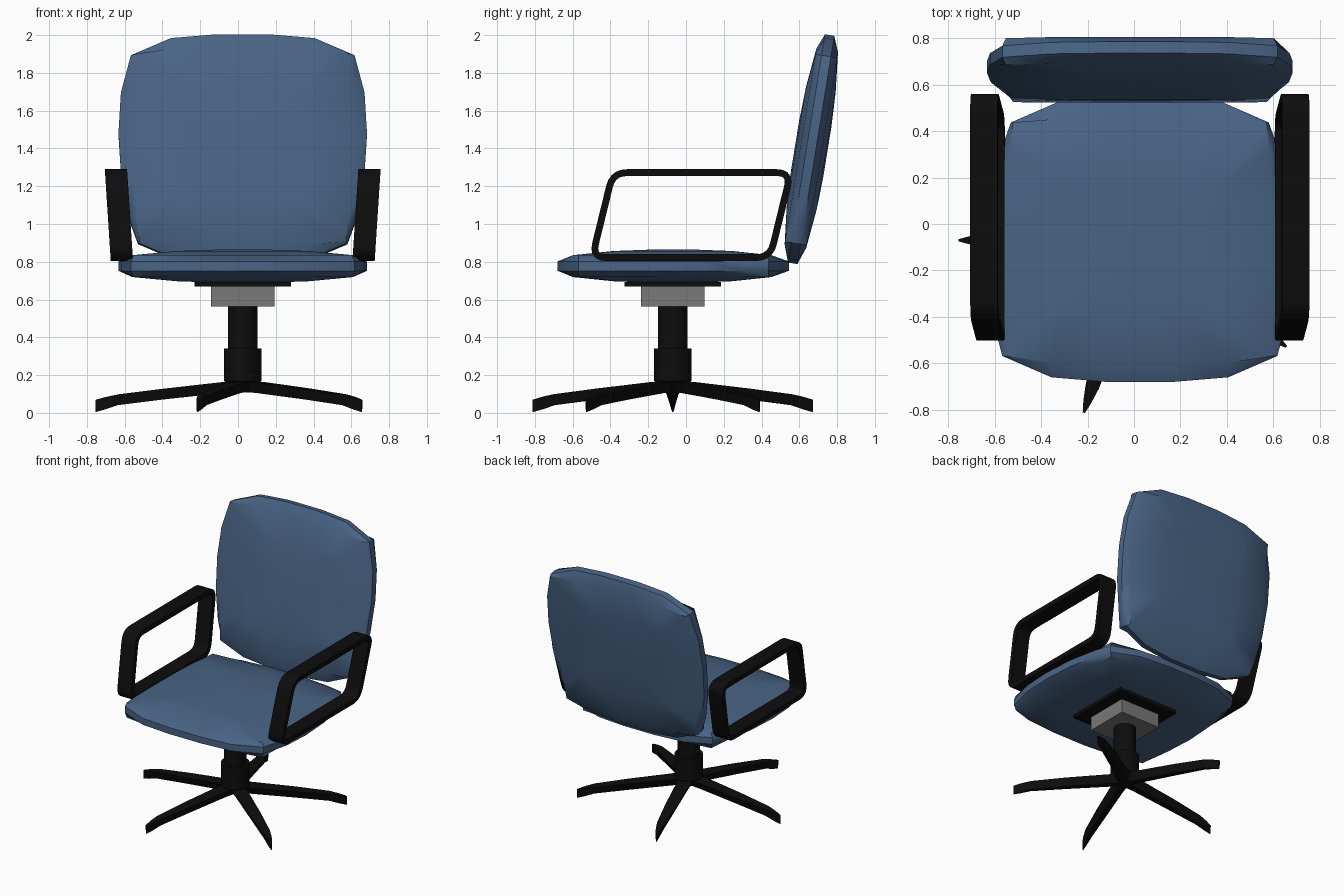
import bpy, bmesh, math
from mathutils import Matrix, Vector

if "Cube" in bpy.data.objects:
    bpy.data.objects.remove(bpy.data.objects["Cube"])

CX, CY = 0.025, -0.07   # axis of the swivel column


def mat(name, col):
    m = bpy.data.materials.new(name)
    m.diffuse_color = (*col, 1)
    m.use_nodes = True
    m.node_tree.nodes["Principled BSDF"].inputs["Base Color"].default_value = m.diffuse_color
    return m


BLUE = mat("blue fabric", (0.066, 0.127, 0.235))
BLACK = mat("black plastic", (0.004, 0.004, 0.004))
GREY = mat("grey metal", (0.19, 0.19, 0.19))


def finish(bm, name, material, angle=None, matrix=None):
    bmesh.ops.recalc_face_normals(bm, faces=bm.faces)
    me = bpy.data.meshes.new(name)
    bm.to_mesh(me)
    bm.free()
    me.materials.append(material)
    ob = bpy.data.objects.new(name, me)
    bpy.context.collection.objects.link(ob)
    if matrix:
        me.transform(matrix)
    if angle:
        bpy.ops.object.select_all(action='DESELECT')
        ob.select_set(True)
        bpy.context.view_layer.objects.active = ob
        bpy.ops.object.shade_smooth_by_angle(angle=math.radians(angle))
    return ob


def loft(bm, rings, closed=False):
    """Skin a list of equal-length point rings; cap the ends or join them."""
    vr = [[bm.verts.new(p) for p in r] for r in rings]
    n = len(vr[0])
    pairs = list(zip(vr, vr[1:])) + ([(vr[-1], vr[0])] if closed else [])
    for a, b in pairs:
        for i in range(n):
            j = (i + 1) % n
            bm.faces.new((a[i], a[j], b[j], b[i]))
    if not closed:
        bm.faces.new(vr[0])
        bm.faces.new(vr[-1])


# Cushion shared by seat and back: half outline from the wide end to the narrow end
HALF = [(0.14, 0.612), (0.38, 0.592), (0.592, 0.50), (0.645, 0.30), (0.658, 0.08),
        (0.642, -0.17), (0.60, -0.38), (0.555, -0.505), (0.36, -0.59), (0.13, -0.612)]


def cushion(name, matrix):
    rim = HALF + [(-x, y) for x, y in reversed(HALF)]

    def inner(x, y):
        w = 0.552 + 0.03 * y + 0.03 * (1 - (y / 0.6) ** 2)
        return max(-w, min(w, x)), max(-0.52, min(0.53, y))

    face = [inner(x, y) for x, y in rim]
    half = [(rim, 1, 0.025), (face, 1, 0.058), (face, 0.6, 0.08), (face, 0.25, 0.087)]
    rings = [[(x * s, y * s, -h) for x, y in o] for o, s, h in reversed(half)]
    rings += [[(x * s, y * s, h) for x, y in o] for o, s, h in half]
    bm = bmesh.new()
    loft(bm, rings)
    finish(bm, name, BLUE, 40, matrix)


cushion("seat", Matrix.Translation((CX, -0.068, 0.777)) @ Matrix.Rotation(math.pi, 4, 'Z'))
cushion("backrest", Matrix.Translation((CX, 0.6625, 1.396))
        @ Matrix.Rotation(math.radians(80.8), 4, 'X'))


# Armrests: rounded slanted loops of flat bar, leaning outwards
def rounded(corners, radius, steps=5):
    pts = []
    n = len(corners)
    for i, c in enumerate(corners):
        c = Vector(c)
        a = c + (Vector(corners[i - 1]) - c).normalized() * radius
        b = c + (Vector(corners[(i + 1) % n]) - c).normalized() * radius
        for k in range(steps + 1):
            t = k / steps
            pts.append(a * (1 - t) ** 2 + c * 2 * t * (1 - t) + b * t * t)
    return pts


PATH = rounded([(-0.497, 0.822), (0.445, 0.822), (0.555, 1.272), (-0.387, 1.272)], 0.075)
for side, label in ((-1, "left_armrest"), (1, "right_armrest")):
    rings = []
    for i, p in enumerate(PATH):
        d = (PATH[(i + 1) % len(PATH)] - PATH[i - 1]).normalized()
        nrm = Vector((d.y, -d.x)) * 0.018
        ring = []
        for off, w in ((1, -1), (1, 1), (-1, 1), (-1, -1)):
            q = p + nrm * off
            x = 0.64 + (q.y - 0.81) * 0.065 + w * 0.059
            ring.append((CX + side * x, q.x, q.y))
        rings.append(ring)
    bm = bmesh.new()
    loft(bm, rings, closed=True)
    finish(bm, label, BLACK, 35)


# Under-seat plate and mechanism box
def box(name, half, z0, z1, material):
    bm = bmesh.new()
    bmesh.ops.create_cube(bm, size=1)
    finish(bm, name, material, None, Matrix.Translation((CX, CY, (z0 + z1) / 2))
           @ Matrix.Diagonal((half * 2, half * 2, z1 - z0, 1)))


box("seat_plate", 0.255, 0.668, 0.693, BLACK)
box("tilt_mechanism", 0.168, 0.563, 0.67, GREY)


# Column and hub
def post(name, z0, z1, r0, r1):
    bm = bmesh.new()
    bmesh.ops.create_cone(bm, cap_ends=True, segments=20, radius1=r0, radius2=r1, depth=z1 - z0)
    finish(bm, name, BLACK, 40, Matrix.Translation((CX, CY, (z0 + z1) / 2)))


post("gas_lift", 0.33, 0.57, 0.079, 0.079)
post("column_sleeve", 0.17, 0.34, 0.1, 0.1)
post("base_hub", 0.115, 0.172, 0.06, 0.1)

# Five tapered legs: radius, half width, top height, bottom height
LEG = [(0.0, 0.055, 0.172, 0.115), (0.1, 0.052, 0.168, 0.11), (0.42, 0.043, 0.132, 0.075),
       (0.66, 0.03, 0.102, 0.045), (0.73, 0.018, 0.087, 0.022), (0.78, 0.005, 0.073, 0.008)]
for i in range(5):
    bm = bmesh.new()
    loft(bm, [[(r, -w, t), (r, w, t), (r, w * 0.45, b), (r, -w * 0.45, b)] for r, w, t, b in LEG])
    finish(bm, f"base_leg_{i + 1}", BLACK, 30, Matrix.Translation((CX, CY, -0.004))
           @ Matrix.Rotation(math.radians(36 + 72 * i), 4, 'Z'))
